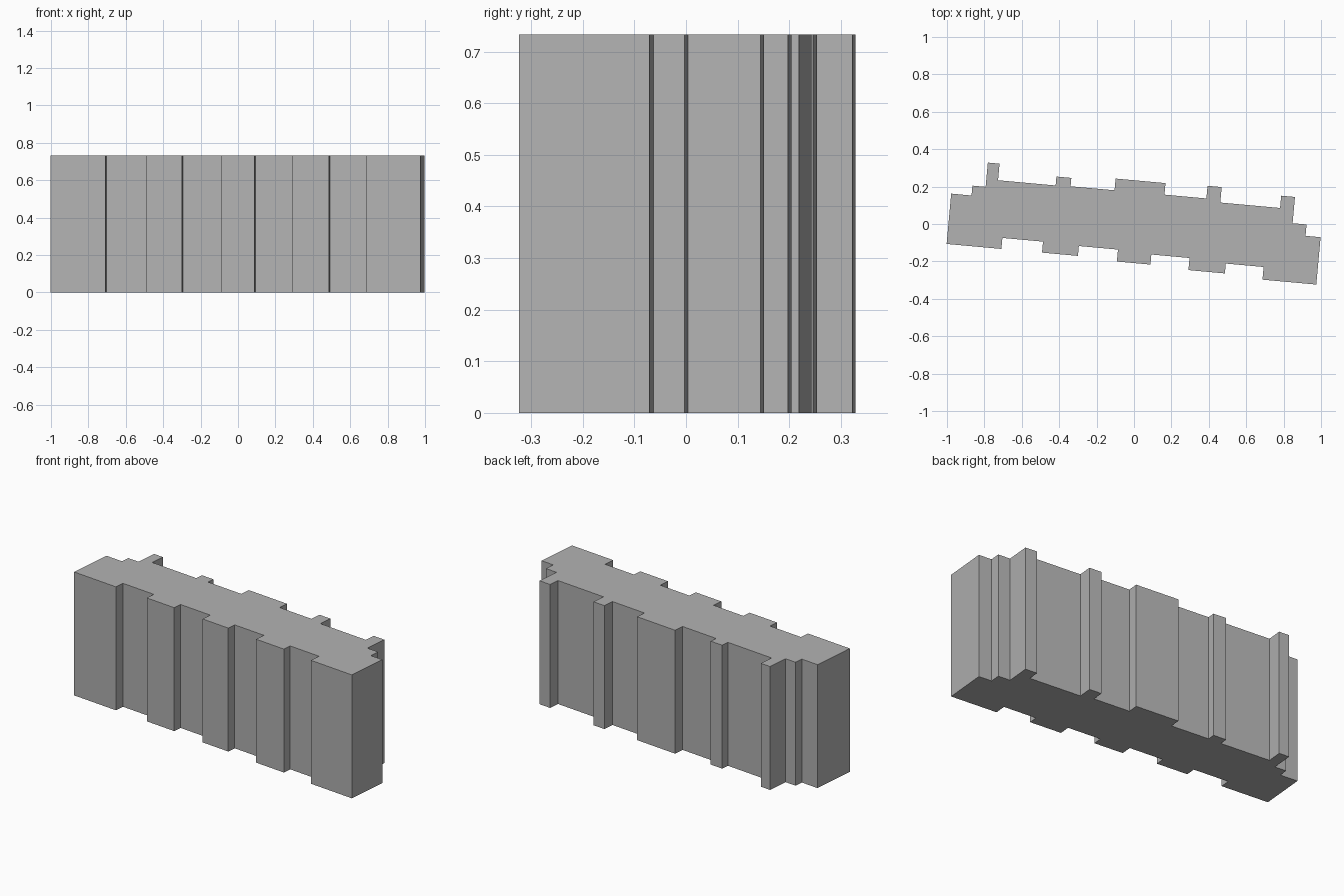
import bpy
import bmesh
from math import radians
from mathutils import Matrix

HEIGHT = 0.733
TURN = radians(-5.2)
START = (-0.988, -0.197)

# Stepped outline: each pair is "run along to u, then step across to v"
FRONT_STEPS = [
    (-0.694, -0.138), (-0.476, -0.197), (-0.283, -0.144), (-0.073, -0.208),
    (0.107, -0.154), (0.312, -0.219), (0.508, -0.166), (0.711, -0.234),
]
RIGHT_END_STEPS = [(1.0, 0.02), (0.919, 0.081), (0.844, 0.222)]
BACK_STEPS = [
    (0.77, 0.156), (0.449, 0.239), (0.373, 0.171), (0.148, 0.233),
    (-0.12, 0.17), (-0.356, 0.215), (-0.436, 0.167), (-0.745, 0.256),
]
LEFT_END_STEPS = [(-0.808, 0.126), (-0.879, 0.073), (-0.988, -0.197)]


def make_material(name, colour):
    material = bpy.data.materials.new(name)
    material.use_nodes = True
    material.diffuse_color = colour
    material.node_tree.nodes["Principled BSDF"].inputs["Base Color"].default_value = colour
    return material


def stepped_outline(start, steps):
    """Turn the steps into the corners of a right-angled outline."""
    corners = []
    across = start[1]
    for along, next_across in steps:
        corners.append((along, across))
        corners.append((along, next_across))
        across = next_across
    return corners


def extrude_outline(name, corners, height, material):
    """Raise a closed outline into a flat-faced solid."""
    bm = bmesh.new()
    base = bm.faces.new([bm.verts.new((x, y, 0)) for x, y in corners])
    raised = bmesh.ops.extrude_face_region(bm, geom=[base], use_keep_orig=True)
    top = [item for item in raised["geom"] if isinstance(item, bmesh.types.BMVert)]
    bmesh.ops.translate(bm, verts=top, vec=(0, 0, height))
    bmesh.ops.recalc_face_normals(bm, faces=bm.faces)
    bm.transform(Matrix.Rotation(TURN, 4, "Z"))
    mesh = bpy.data.meshes.new(name)
    bm.to_mesh(mesh)
    bm.free()
    mesh.materials.append(material)
    solid = bpy.data.objects.new(name, mesh)
    bpy.context.collection.objects.link(solid)
    return solid


default_cube = bpy.data.objects.get("Cube")
if default_cube:
    bpy.data.objects.remove(default_cube, do_unlink=True)

# Building block with bays and recesses along both long sides
grey = make_material("plain grey", (0.45, 0.45, 0.45, 1))
outline = stepped_outline(START, FRONT_STEPS + RIGHT_END_STEPS + BACK_STEPS + LEFT_END_STEPS)
extrude_outline("building_block", outline, HEIGHT, grey)
